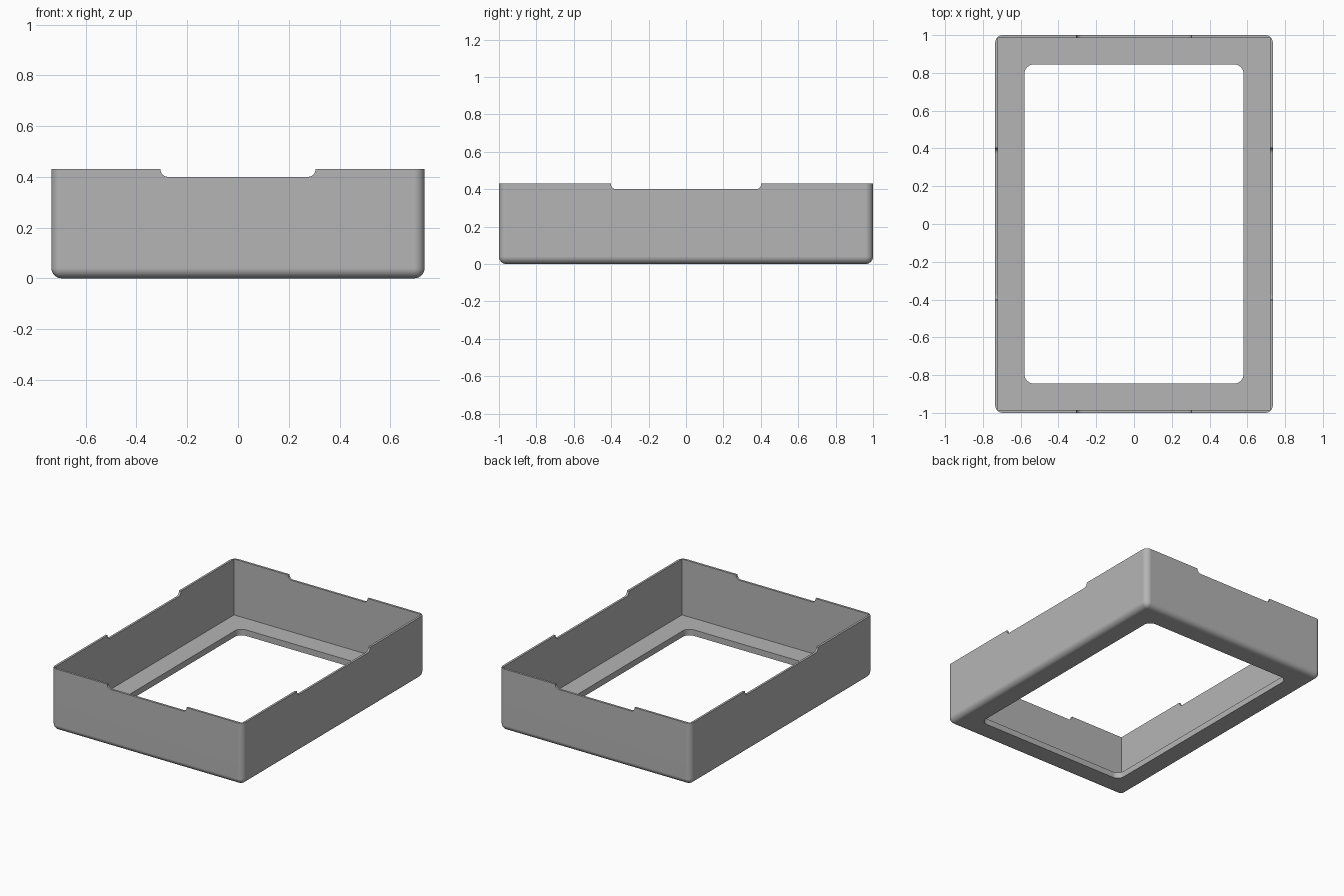
import bpy
import bmesh

cube = bpy.data.objects.get("Cube")
if cube:
    bpy.data.objects.remove(cube, do_unlink=True)

WIDTH, LENGTH, HEIGHT = 1.47, 2.0, 0.43
WALL, FLOOR = 0.015, 0.042

grey = bpy.data.materials.new("plain grey")
grey.use_nodes = True
colour = (0.46, 0.46, 0.46, 1)
grey.diffuse_color = colour
grey.node_tree.nodes["Principled BSDF"].inputs["Base Color"].default_value = colour


def block(name, half_x, half_y, low, high, radius=0, rounded=None):
    """Box whose edges chosen by the rule `rounded(edge, direction)` get a radius."""
    bm = bmesh.new()
    bmesh.ops.create_cube(bm, size=2)
    for v in bm.verts:
        v.co = (v.co.x * half_x, v.co.y * half_y, high if v.co.z > 0 else low)
    if rounded:
        edges = [e for e in bm.edges
                 if rounded(e, (e.verts[1].co - e.verts[0].co).normalized())]
        bmesh.ops.bevel(bm, geom=edges, offset=radius, segments=8,
                        profile=0.5, affect='EDGES', clamp_overlap=True)
    mesh = bpy.data.meshes.new(name)
    bm.to_mesh(mesh)
    bm.free()
    mesh.materials.append(grey)
    obj = bpy.data.objects.new(name, mesh)
    bpy.context.collection.objects.link(obj)
    return obj


def is_low(edge, level):
    return all(v.co.z < level + 0.001 for v in edge.verts)


# Outer body: rounded upright corners and rounded bottom rim
tray = block("tray", WIDTH / 2, LENGTH / 2, 0, HEIGHT, 0.04,
             lambda e, d: abs(d.z) > 0.9 or is_low(e, 0))

cutters = [
    # Square-cornered interior
    block("interior_cutter", WIDTH / 2 - WALL, LENGTH / 2 - WALL, FLOOR, 1),
    # Floor opening with rounded corners
    block("opening_cutter", 0.58, 0.845, -0.5, 0.3, 0.05,
          lambda e, d: abs(d.z) > 0.9),
    # Shallow notches in the front and back rims
    block("end_notch_cutter", 0.305, 1.5, 0.4, 0.8, 0.028,
          lambda e, d: abs(d.y) > 0.9 and is_low(e, 0.4)),
    # Shallow notches in the side rims
    block("side_notch_cutter", 1.5, 0.402, 0.4, 0.8, 0.028,
          lambda e, d: abs(d.x) > 0.9 and is_low(e, 0.4)),
]

bpy.ops.object.select_all(action='DESELECT')
tray.select_set(True)
bpy.context.view_layer.objects.active = tray
for cutter in cutters:
    cut = tray.modifiers.new(cutter.name, 'BOOLEAN')
    cut.operation = 'DIFFERENCE'
    cut.solver = 'EXACT'
    cut.object = cutter
    bpy.ops.object.modifier_apply(modifier=cut.name)
    bpy.data.objects.remove(cutter, do_unlink=True)

# Smooth roundings while the large faces stay flat
bpy.ops.object.shade_smooth_by_angle(angle=0.6)
weighted = tray.modifiers.new("weighted_normals", 'WEIGHTED_NORMAL')
weighted.keep_sharp = True
